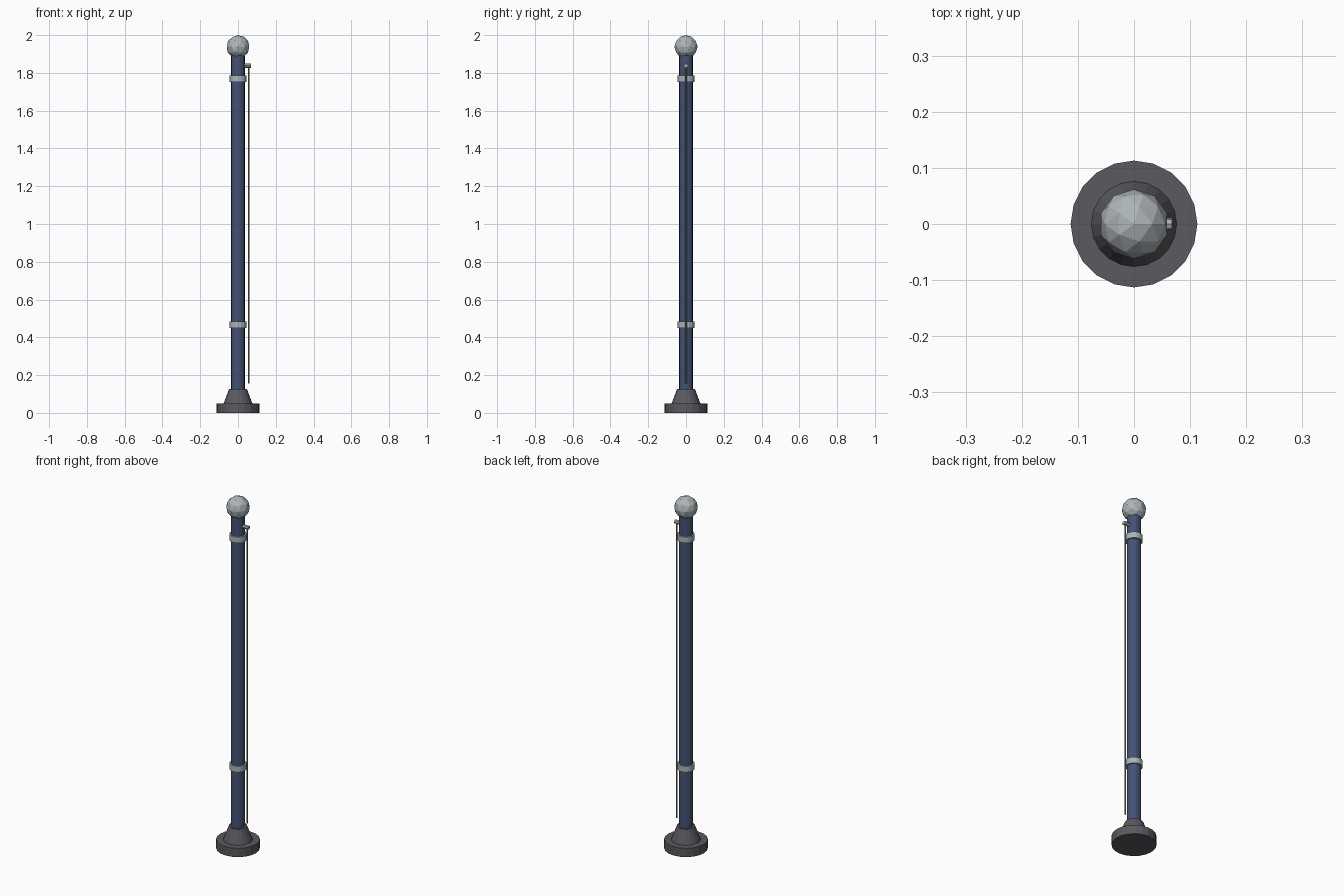
import bpy, math

if "Cube" in bpy.data.objects:
    bpy.data.objects.remove(bpy.data.objects["Cube"])


def material(name, color):
    m = bpy.data.materials.new(name)
    m.diffuse_color = (*color, 1)
    m.use_nodes = True
    m.node_tree.nodes["Principled BSDF"].inputs["Base Color"].default_value = m.diffuse_color
    return m


dark = material("dark_iron", (0.10, 0.10, 0.115))
blue = material("blue_paint", (0.055, 0.085, 0.18))
silver = material("silver", (0.42, 0.46, 0.48))
cord = material("cord", (0.20, 0.20, 0.17))


def tapered(name, r1, r2, z0, z1, sides, mat):
    bpy.ops.mesh.primitive_cone_add(vertices=sides, radius1=r1, radius2=r2,
                                    depth=z1 - z0, location=(0, 0, (z0 + z1) / 2))
    ob = bpy.context.object
    ob.name = name
    ob.data.materials.append(mat)
    return ob


# Stepped foot
tapered("base_disc", 0.113, 0.113, 0, 0.05, 20, dark)
tapered("base_collar", 0.076, 0.047, 0.05, 0.127, 20, dark)

# Pole
tapered("pole", 0.036, 0.036, 0.12, 1.90, 16, blue)

# Clamp bands
for name, z in (("lower_band", 0.467), ("upper_band", 1.77)):
    tapered(name, 0.044, 0.044, z - 0.017, z + 0.017, 16, silver)

# Ball finial
bpy.ops.mesh.primitive_ico_sphere_add(subdivisions=2, radius=0.062,
                                      location=(0, 0, 1.938))
ball = bpy.context.object
ball.name = "ball_finial"
ball.data.materials.append(silver)

# Pulley peg, pointing sideways out of the pole
peg = tapered("pulley_peg", 0.011, 0.011, 0, 0.038, 8, silver)
peg.location = (0.049, 0, 1.838)
peg.rotation_euler = (0, math.pi / 2, 0)

# Hanging rope
rope = tapered("rope", 0.004, 0.004, 0.155, 1.835, 6, cord)
rope.location.x = 0.057
